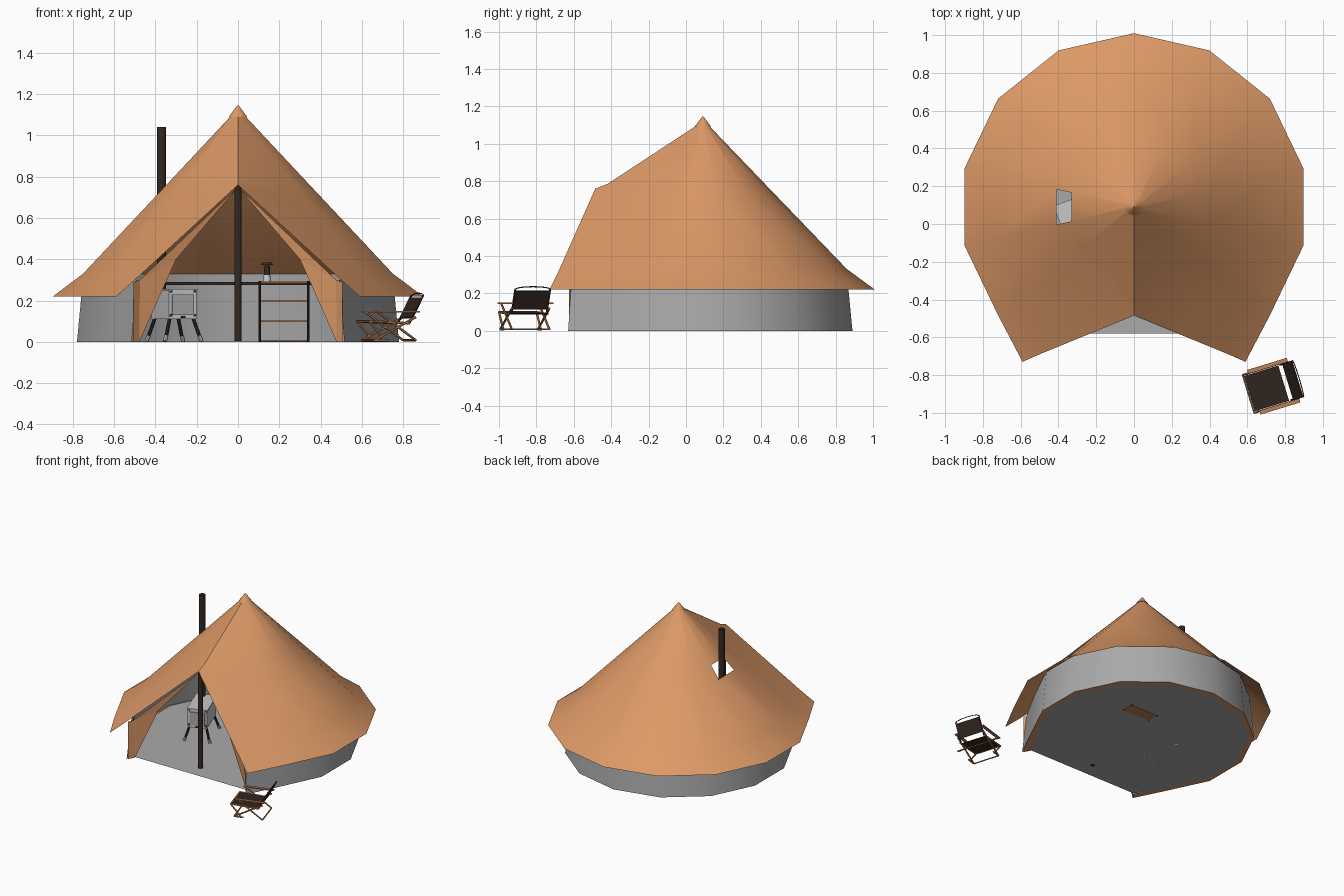
import bpy, bmesh, math
from mathutils import Vector, Matrix

old = bpy.data.objects.get("Cube")
if old:
    bpy.data.objects.remove(old)


def material(name, r, g, b):
    m = bpy.data.materials.new(name)
    m.use_nodes = True
    m.diffuse_color = (r, g, b, 1)
    m.node_tree.nodes["Principled BSDF"].inputs["Base Color"].default_value = (r, g, b, 1)
    return m


CANVAS = material("orange canvas", 0.72, 0.32, 0.135)
GREY = material("grey groundsheet", 0.40, 0.40, 0.40)
STEEL = material("pale steel", 0.58, 0.58, 0.58)
DARK = material("dark brown metal", 0.035, 0.022, 0.015)
FABRIC = material("dark fabric", 0.03, 0.018, 0.013)
WOOD = material("wood", 0.50, 0.22, 0.09)

CENTRE = Vector((0, 0.09, 0))
ANGLES = [math.radians(-38.571 + 25.714 * k) for k in range(11)]


def finish(name, bm, mat, smooth=False, frame=None):
    me = bpy.data.meshes.new(name)
    bm.to_mesh(me)
    bm.free()
    ob = bpy.data.objects.new(name, me)
    bpy.context.collection.objects.link(ob)
    me.materials.append(mat)
    if frame:
        ob.matrix_world = frame
    if smooth:
        bpy.ops.object.select_all(action='DESELECT')
        bpy.context.view_layer.objects.active = ob
        ob.select_set(True)
        bpy.ops.object.shade_smooth_by_angle(angle=math.radians(32))
    return ob


def mirror_x(p):
    return (-p[0], p[1], p[2])


def tent_sheet(name, rings, front, mat, skip=None):
    """Sheet around the tent: rings of (radius, z), plus the points of the front edge."""
    columns = [front]
    for a in ANGLES:
        columns.append([CENTRE + Vector((r * math.cos(a), r * math.sin(a), z)) for r, z in rings])
    columns.append([mirror_x(p) for p in front])
    bm = bmesh.new()
    grid = [[bm.verts.new(p) for p in col] for col in columns]
    for i in range(len(grid) - 1):
        for j in range(len(rings) - 1):
            if (i, j) != skip:
                bm.faces.new((grid[i][j], grid[i][j + 1], grid[i + 1][j + 1], grid[i + 1][j]))
    bmesh.ops.remove_doubles(bm, verts=bm.verts, dist=0.0005)
    bmesh.ops.recalc_face_normals(bm, faces=bm.faces)
    return finish(name, bm, mat, smooth=True)


def tube(name, a, b, r, mat, sides=8, frame=None, r2=None, caps=True):
    a, b = Vector(a), Vector(b)
    d = b - a
    bm = bmesh.new()
    bmesh.ops.create_cone(bm, cap_ends=caps, segments=sides, radius1=r,
                          radius2=r if r2 is None else r2, depth=d.length)
    turn = d.to_track_quat('Z', 'Y').to_matrix().to_4x4()
    bmesh.ops.transform(bm, matrix=Matrix.Translation((a + b) / 2) @ turn, verts=bm.verts)
    return finish(name, bm, mat, smooth=sides > 6, frame=frame)


def box(name, centre, size, mat, frame=None, tilt=0):
    bm = bmesh.new()
    bmesh.ops.create_cube(bm, size=1)
    m = Matrix.Translation(centre) @ Matrix.Rotation(tilt, 4, 'Y') @ Matrix.Diagonal((*size, 1))
    bmesh.ops.transform(bm, matrix=m, verts=bm.verts)
    return finish(name, bm, mat, frame=frame)


# Canopy with an open bay for the chimney, and its peak cap
tent_sheet("canopy", [(0.03, 1.10), (0.34, 0.777), (0.42, 0.694), (0.77, 0.33), (0.92, 0.22)],
           [(0, 0.06, 1.10), (0, -0.42, 0.785), (0, -0.485, 0.76), (0.5, -0.69, 0.30),
            (0.59, -0.73, 0.22)], CANVAS, skip=(9, 1))
tube("peak_cap", (0, 0.09, 1.09), (0, 0.09, 1.145), 0.045, CANVAS, sides=14, r2=0.004)

# Walls, hem, inner trim and floor
tent_sheet("wall", [(0.80, 0), (0.768, 0.33)], [(0.515, -0.63, 0), (0.49, -0.61, 0.30)], GREY)
tent_sheet("wall_hem", [(0.80, 0), (0.765, 0)], [(0.515, -0.63, 0), (0.48, -0.58, 0)], CANVAS)
tent_sheet("wall_trim", [(0.763, 0.275), (0.762, 0.29)],
           [(0.485, -0.60, 0.275), (0.485, -0.60, 0.29)], DARK)
bm = bmesh.new()
edge = [(0.48, -0.58, 0.005)]
edge += [CENTRE + Vector((0.785 * math.cos(a), 0.785 * math.sin(a), 0.005)) for a in ANGLES]
edge += [mirror_x(edge[0])]
bm.faces.new([bm.verts.new(p) for p in edge])
finish("floor", bm, GREY)

# Door flaps tied back on both sides
top, shoulder, outer_top = (0, -0.475, 0.75), (0.475, -0.61, 0.30), (0.505, -0.625, 0.29)
outer_foot, inner_foot, inner_edge = (0.505, -0.625, 0), (0.478, -0.58, 0), (0.30, -0.55, 0.40)
for side in ("left", "right"):
    bm = bmesh.new()
    for face in ((top, shoulder, inner_edge), (shoulder, inner_foot, inner_edge),
                 (shoulder, outer_top, outer_foot, inner_foot)):
        bm.faces.new([bm.verts.new(p if side == "left" else mirror_x(p)) for p in face])
    bmesh.ops.remove_doubles(bm, verts=bm.verts, dist=0.0005)
    finish("door_flap_" + side, bm, CANVAS)

# Poles
tube("door_pole", (0, -0.46, 0.005), (0, -0.46, 0.74), 0.018, DARK, sides=12)
tube("centre_pole", (0, 0.09, 0.005), (0, 0.09, 1.09), 0.016, DARK, sides=12)

# Stove, turned towards the door pole
stove = Matrix.Translation((-0.31, 0.0, 0)) @ Matrix.Rotation(math.radians(20), 4, 'Z')
box("stove_body", (0, 0, 0.18), (0.14, 0.25, 0.14), STEEL, stove)
box("stove_door", (0, -0.128, 0.18), (0.11, 0.008, 0.10), GREY, stove)
box("stove_top", (0, 0, 0.2525), (0.15, 0.26, 0.008), STEEL, stove)
for sx in (-1, 1):
    for sy in (-1, 1):
        knee = (sx * 0.085, sy * 0.125, 0.03)
        tube("stove_leg", (sx * 0.06, sy * 0.105, 0.115), knee, 0.009, DARK, frame=stove)
        tube("stove_foot", knee, (sx * 0.095, sy * 0.13, 0.003), 0.01, STEEL, frame=stove)
    for z in (0.13, 0.245):
        box("stove_rivet", (sx * 0.06, -0.126, z), (0.012, 0.008, 0.012), DARK, stove)
box("stove_latch", (0, -0.134, 0.12), (0.02, 0.008, 0.01), DARK, stove)
tube("chimney", (-0.37, 0.09, 0.25), (-0.37, 0.09, 1.04), 0.022, DARK, sides=16, caps=False)

# Shelf rack
for x in (0.105, 0.34):
    for y in (0.29, 0.38):
        tube("shelf_post", (x, y, 0), (x, y, 0.295), 0.006, DARK)
for z in (0.006, 0.10, 0.20, 0.288):
    box("shelf_board", (0.2225, 0.335, z), (0.235, 0.09, 0.008), WOOD)

# Lantern on the rack
for part, z0, z1, r0, r1, mat in (("base", 0.292, 0.325, 0.02, 0.016, STEEL),
                                  ("globe", 0.325, 0.365, 0.014, 0.014, DARK),
                                  ("shade", 0.372, 0.384, 0.03, 0.024, DARK),
                                  ("stem", 0.365, 0.372, 0.007, 0.007, DARK)):
    tube("lantern_" + part, (0.14, 0.335, z0), (0.14, 0.335, z1), r0, mat, sides=12, r2=r1)

# Folding chair: local x points forward, local y to the side
chair = Matrix.Translation((0.735, -0.86, 0)) @ Matrix.Rotation(math.radians(197), 4, 'Z')
for s in (-0.105, 0.105):
    for name, a, b in (("front_leg", (0.11, 0.008), (-0.10, 0.12)),
                       ("back_leg", (-0.10, 0.008), (0.09, 0.143)),
                       ("seat_rail", (0.135, 0.10), (-0.07, 0.09)),
                       ("front_strut", (0.135, 0.10), (0.06, 0.012)),
                       ("floor_runner", (0.11, 0.008), (0.04, 0.008))):
        tube("chair_" + name, (a[0], s, a[1]), (b[0], s, b[1]), 0.006, WOOD, 6, chair)
    tube("chair_back_post", (-0.07, s * 0.93, 0.09), (-0.14, s * 0.93, 0.225), 0.005, DARK, 6, chair)
    box("chair_arm", (-0.005, s * 1.07, 0.146), (0.22, 0.022, 0.008), WOOD, chair)
for name, x, z in (("front_bar", 0.11, 0.008), ("back_bar", -0.10, 0.008), ("seat_bar", 0.135, 0.10)):
    tube("chair_" + name, (x, -0.105, z), (x, 0.105, z), 0.005, WOOD, 6, chair)
box("chair_seat", (0.035, 0, 0.095), (0.19, 0.195, 0.006), FABRIC, chair, tilt=-0.06)
box("chair_back", (-0.11, 0, 0.165), (0.008, 0.19, 0.11), FABRIC, chair, tilt=-0.47)
arch = [(-0.14 - 0.006 * math.cos(t), 0.098 * math.sin(t), 0.222 + 0.014 * math.cos(t))
        for t in [math.radians(-90 + 30 * k) for k in range(7)]]
for a, b in zip(arch, arch[1:]):
    tube("chair_top_rod", a, b, 0.003, DARK, 6, chair)
